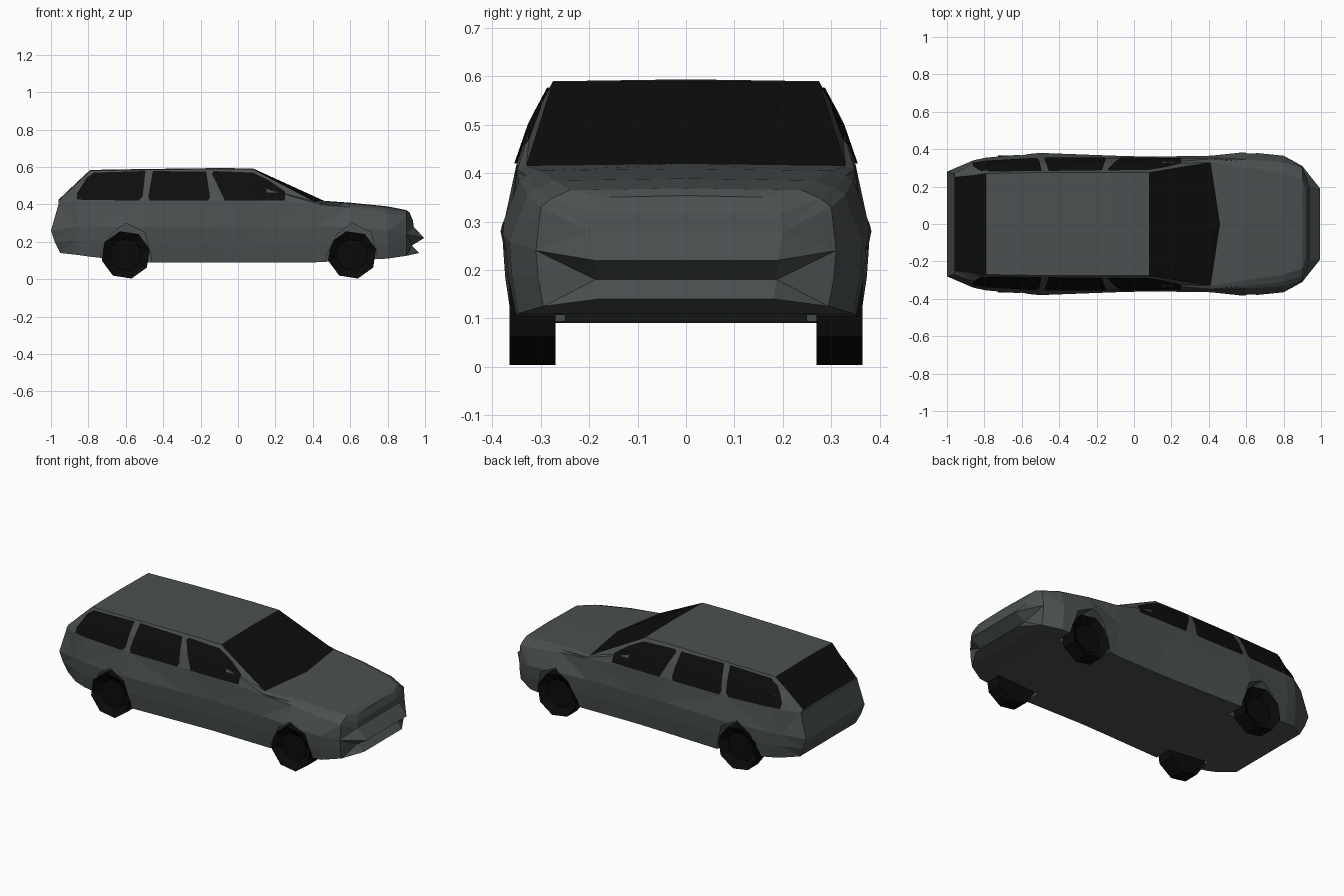
import bpy, bmesh, math
from mathutils import Vector
from mathutils.bvhtree import BVHTree

if "Cube" in bpy.data.objects:
    bpy.data.objects.remove(bpy.data.objects["Cube"], do_unlink=True)


def material(name, colour):
    mat = bpy.data.materials.new(name)
    mat.use_nodes = True
    mat.diffuse_color = (*colour, 1)
    mat.node_tree.nodes["Principled BSDF"].inputs["Base Color"].default_value = (*colour, 1)
    return mat


paint = material("slate_grey_paint", (0.07, 0.08, 0.08))
glass = material("dark_glass", (0.004, 0.004, 0.004))
rubber = material("black_rubber", (0.003, 0.003, 0.003))


def make_object(name, bm, *mats):
    mesh = bpy.data.meshes.new(name)
    bm.to_mesh(mesh)
    bm.free()
    obj = bpy.data.objects.new(name, mesh)
    bpy.context.collection.objects.link(obj)
    for mat in mats:
        mesh.materials.append(mat)
    return obj


def extruded_outline(points, y0, y1):
    """Prism from an x-z outline between two y values."""
    bm = bmesh.new()
    face = bm.faces.new([bm.verts.new((x, y0, z)) for x, z in points])
    top = bmesh.ops.extrude_face_region(bm, geom=[face])["geom"]
    for v in top:
        if isinstance(v, bmesh.types.BMVert):
            v.co.y = y1
    bmesh.ops.recalc_face_normals(bm, faces=bm.faces)
    return bm


# Body stations: x, floor z, waist y, waist z, belt y, belt z, roof y, roof z
STATIONS = [
    (-.96, .14, .28, .26, .27, .40, .25, .42),
    (-.86, .13, .34, .28, .325, .42, .26, .515),
    (-.79, .12, .355, .28, .335, .42, .27, .58),
    (-.5, .09, .38, .28, .35, .42, .275, .585),
    (-.1, .09, .365, .28, .35, .42, .275, .59),
    (.08, .09, .36, .28, .35, .42, .275, .588),
    (.41, .09, .365, .28, .35, .40, .33, .415),
    (.6, .1, .385, .28, .345, .385, .3, .405),
    (.8, .11, .365, .26, .33, .355, .27, .385),
    (.9, .125, .31, .24, .3, .33, .24, .365),
    (.95, .14, .19, .22, .2, .28, .17, .35),
]
LAST = len(STATIONS) - 1
WINDSCREEN = 5
REAR_PUSH = (.01, -.02, -.04, 0, 0, 0)
NOSE_PUSH = (.02, -.02, .045, -.01, -.015, -.03)


def body_ring(bm, index):
    x, floor, waist_y, waist_z, belt_y, belt_z, roof_y, roof_z = STATIONS[index]
    half = [(waist_y * .95, floor),
            (waist_y * .985, (floor + waist_z) / 2),
            (waist_y, waist_z),
            (belt_y, belt_z),
            ((belt_y + roof_y) / 2 + .008, (belt_z + roof_z) / 2),
            (roof_y, roof_z)]
    push = REAR_PUSH if index == 0 else NOSE_PUSH if index == LAST else (0,) * 6
    right = [bm.verts.new((x + d, -y, z)) for d, (y, z) in zip(push, half)]
    left = [bm.verts.new((x + d, y, z)) for d, (y, z) in zip(push, half)]
    bow = .05 if index == WINDSCREEN + 1 else 0
    middle = bm.verts.new((x + bow + push[-1], 0, roof_z + .004))
    return right + [middle] + left[::-1]


# Body shell with glazed windscreen and tailgate
bm = bmesh.new()
rings = [body_ring(bm, i) for i in range(len(STATIONS))]
count = len(rings[0])
for i, (a, b) in enumerate(zip(rings, rings[1:])):
    for j in range(count):
        k = (j + 1) % count
        face = bm.faces.new((a[j], b[j], b[k], a[k]))
        if j in (5, 6) and i in (0, 1, WINDSCREEN):
            face.material_index = 1
for ring in (rings[0], rings[-1]):
    for j in range(5):
        bm.faces.new((ring[j], ring[j + 1], ring[-2 - j], ring[-1 - j]))
    bm.faces.new(ring[5:8])
bmesh.ops.triangulate(bm, faces=bm.faces)
bmesh.ops.recalc_face_normals(bm, faces=bm.faces)
surface = BVHTree.FromBMesh(bm)
body = make_object("body_shell", bm, paint, glass)

# Side windows laid just over the body surface
WINDOWS = {
    "rear": [(-.86, .425), (-.53, .42), (-.51, .44), (-.495, .578), (-.77, .57), (-.81, .54), (-.86, .46)],
    "middle": [(-.47, .42), (-.16, .42), (-.15, .44), (-.17, .575), (-.455, .578), (-.48, .44)],
    "front": [(-.07, .42), (.25, .42), (.25, .47), (.17, .525), (.08, .57), (-.13, .578), (-.14, .565)],
}
for name, outline in WINDOWS.items():
    for side, sign in (("left", 1), ("right", -1)):
        bm = bmesh.new()
        bm.faces.new([bm.verts.new((x, 0, z)) for x, z in outline])
        cuts = [((s[0], 0, 0), (1, 0, 0)) for s in STATIONS]
        cuts += [((0, 0, z), (0, 0, 1)) for z in (.45, .48, .5, .53, .55)]
        for point, normal in cuts:
            bmesh.ops.bisect_plane(bm, geom=bm.verts[:] + bm.edges[:] + bm.faces[:],
                                   plane_co=point, plane_no=normal)
        bmesh.ops.triangulate(bm, faces=bm.faces)
        for v in bm.verts:
            hit = surface.ray_cast(Vector((v.co.x, sign, v.co.z)), Vector((0, -sign, 0)))[0]
            v.co.y = (hit.y if hit else sign * .27) + sign * .005
        bm.normal_update()
        flipped = [f for f in bm.faces if f.normal.y * sign < 0]
        bmesh.ops.reverse_faces(bm, faces=flipped)
        make_object(f"{name}_{side}_window", bm, glass)

# Wheel arches cut into the body
ARCH = [(-.15, .0), (-.135, .13), (-.08, .24), (0, .30), (.1, .25), (.135, .12), (.15, .0)]
AXLES = {"rear": -.6, "front": .61}
for axle in AXLES.values():
    for sign in (1, -1):
        cutter = make_object("arch_cutter", extruded_outline(
            [(axle + x, z) for x, z in ARCH], sign * .25, sign * .5), paint)
        cutter.hide_render = True
        mod = body.modifiers.new("arch", "BOOLEAN")
        mod.operation = "DIFFERENCE"
        mod.solver = "EXACT"
        mod.object = cutter
        bpy.context.view_layer.objects.active = body
        bpy.ops.object.modifier_apply(modifier=mod.name)
        bpy.data.objects.remove(cutter, do_unlink=True)

# Eight-sided wheels with a recessed outer face
for name, axle in AXLES.items():
    for side, sign in (("left", 1), ("right", -1)):
        angles = [math.tau * (i + .3) / 8 for i in range(8)]
        outline = [(axle + .132 * math.cos(a), .13 + .13 * math.sin(a)) for a in angles]
        bm = extruded_outline(outline, sign * .27, sign * .365)
        outer = [f for f in bm.faces if f.normal.y * sign > .9]
        bmesh.ops.inset_region(bm, faces=outer, thickness=.045, depth=-.03)
        make_object(f"{name}_{side}_wheel", bm, rubber)
